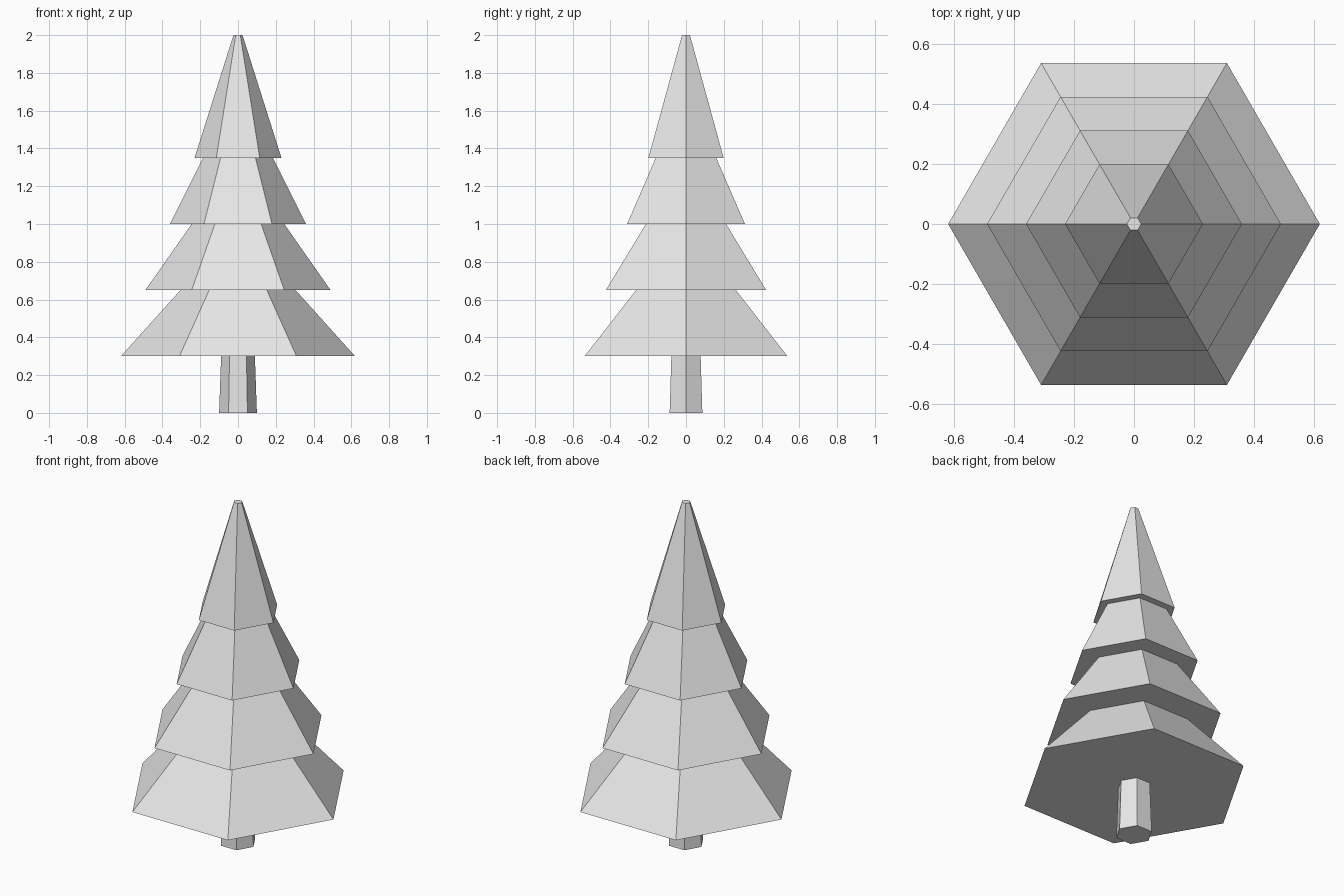
import bpy

cube = bpy.data.objects.get("Cube")
if cube:
    bpy.data.objects.remove(cube, do_unlink=True)

# Single pale grey material
grey = bpy.data.materials.new("pale_grey")
grey.use_nodes = True
colour = (0.8, 0.8, 0.8, 1)
grey.diffuse_color = colour
grey.node_tree.nodes["Principled BSDF"].inputs["Base Color"].default_value = colour

SIDES = 6


def frustum(name, z0, r0, z1, r1):
    """Flat-shaded six-sided tapered block with corners on the x axis."""
    bpy.ops.mesh.primitive_cone_add(
        vertices=SIDES, radius1=r0, radius2=r1, depth=z1 - z0,
        location=(0, 0, (z0 + z1) / 2))
    obj = bpy.context.object
    obj.name = name
    # The primitive puts a corner on +y; turn it onto +x
    obj.rotation_euler.z = 3.14159265 / 2
    bpy.ops.object.transform_apply(location=False, rotation=True, scale=False)
    obj.data.materials.append(grey)
    return obj


# Trunk, running slightly into the lowest branches
frustum("trunk", 0, 0.1, 0.34, 0.088)

# Branch tiers: base height, base radius, inward slope
tiers = [(0.3, 0.62, 0.9), (0.65, 0.49, 0.7), (1.0, 0.36, 0.5)]
height = 0.42  # each tier tucks up inside the next
for i, (z, r, slope) in enumerate(tiers):
    frustum(f"branch_tier_{i + 1}", z, r, z + height, r - slope * height)

# Pointed crown with a tiny flat tip
frustum("crown", 1.35, 0.23, 2.0, 0.024)
